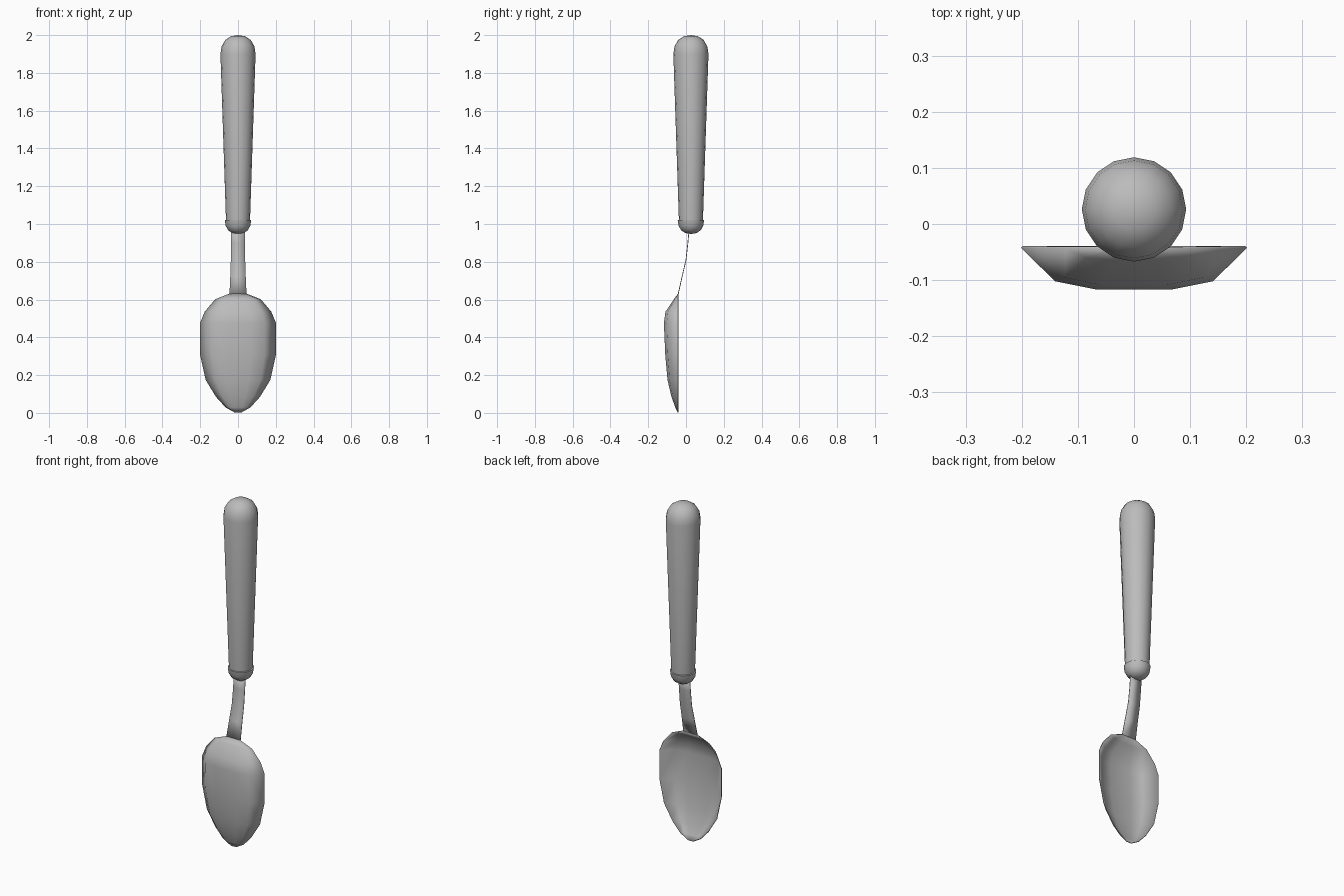
import bpy, bmesh, math

cube = bpy.data.objects.get("Cube")
if cube:
    bpy.data.objects.remove(cube)

grey = bpy.data.materials.new("plain grey")
grey.use_nodes = True
colour = (0.5, 0.5, 0.5, 1)
grey.diffuse_color = colour
grey.node_tree.nodes["Principled BSDF"].inputs["Base Color"].default_value = colour


def finish(name, bm, angle, recalc=True):
    if recalc:
        bmesh.ops.recalc_face_normals(bm, faces=bm.faces)
    mesh = bpy.data.meshes.new(name)
    bm.to_mesh(mesh)
    bm.free()
    mesh.materials.append(grey)
    obj = bpy.data.objects.new(name, mesh)
    bpy.context.collection.objects.link(obj)
    bpy.ops.object.select_all(action='DESELECT')
    obj.select_set(True)
    bpy.context.view_layer.objects.active = obj
    bpy.ops.object.shade_smooth_by_angle(angle=math.radians(angle))
    return obj


def lathe(name, profile, y, sides=16):
    """Spin a (radius, z) profile around a vertical axis."""
    bm = bmesh.new()
    verts = [bm.verts.new((r, y, z)) for r, z in profile]
    edges = [bm.edges.new(pair) for pair in zip(verts, verts[1:])]
    bmesh.ops.spin(bm, geom=verts + edges, cent=(0, y, 0), axis=(0, 0, 1),
                   angle=math.tau, steps=sides, use_duplicate=False)
    bmesh.ops.remove_doubles(bm, verts=bm.verts, dist=0.0005)
    return finish(name, bm, 40)


def loft(name, rows, section, thickness):
    """Join rows of (z, half width, rim y, depth) shaped by a section."""
    bm = bmesh.new()
    grid = [[bm.verts.new((w * sx, y - depth * sy, z)) for sx, sy in section]
            for z, w, y, depth in rows]
    for a, b in zip(grid, grid[1:]):
        for i in range(len(section) - 1):
            bm.faces.new((a[i], a[i + 1], b[i + 1], b[i]))
    obj = finish(name, bm, 60)
    solid = obj.modifiers.new("thickness", 'SOLIDIFY')
    solid.thickness = thickness
    solid.offset = 0
    return obj


AXIS_Y = 0.026
RIM_Y = -0.041

# Tapered round handle with a domed end
lathe("handle", [(0, 1.0), (0.062, 1.0), (0.064, 1.03), (0.093, 1.9), (0.087, 1.94),
                 (0.067, 1.975), (0.037, 1.994), (0, 2.0)], AXIS_Y)

# Rounded collar under the handle
lathe("collar", [(0, 0.947), (0.03, 0.952), (0.052, 0.967), (0.065, 0.99),
                 (0.07, 1.02), (0.06, 1.022)], AXIS_Y)

# Thin bent neck
loft("neck", [(0.98, 0.037, 0.017, 0), (0.9, 0.037, 0.01, 0), (0.81, 0.038, 0.0, 0),
              (0.72, 0.041, -0.021, 0), (0.63, 0.045, RIM_Y, 0)],
     [(-1, 0), (1, 0)], 0.004)

# Hollow bowl, bulging to the front
bowl_rows = [(0.63, 0.045, 0), (0.6, 0.12, 0.022), (0.535, 0.175, 0.066),
             (0.475, 0.2, 0.074), (0.31, 0.2, 0.067), (0.175, 0.17, 0.055),
             (0.085, 0.115, 0.034), (0.03, 0.065, 0.014), (0.002, 0.015, 0)]
loft("bowl", [(z, w, RIM_Y, d) for z, w, d in bowl_rows],
     [(-1, 0), (-0.7, 0.8), (-0.33, 1), (0.33, 1), (0.7, 0.8), (1, 0)], 0.004)
